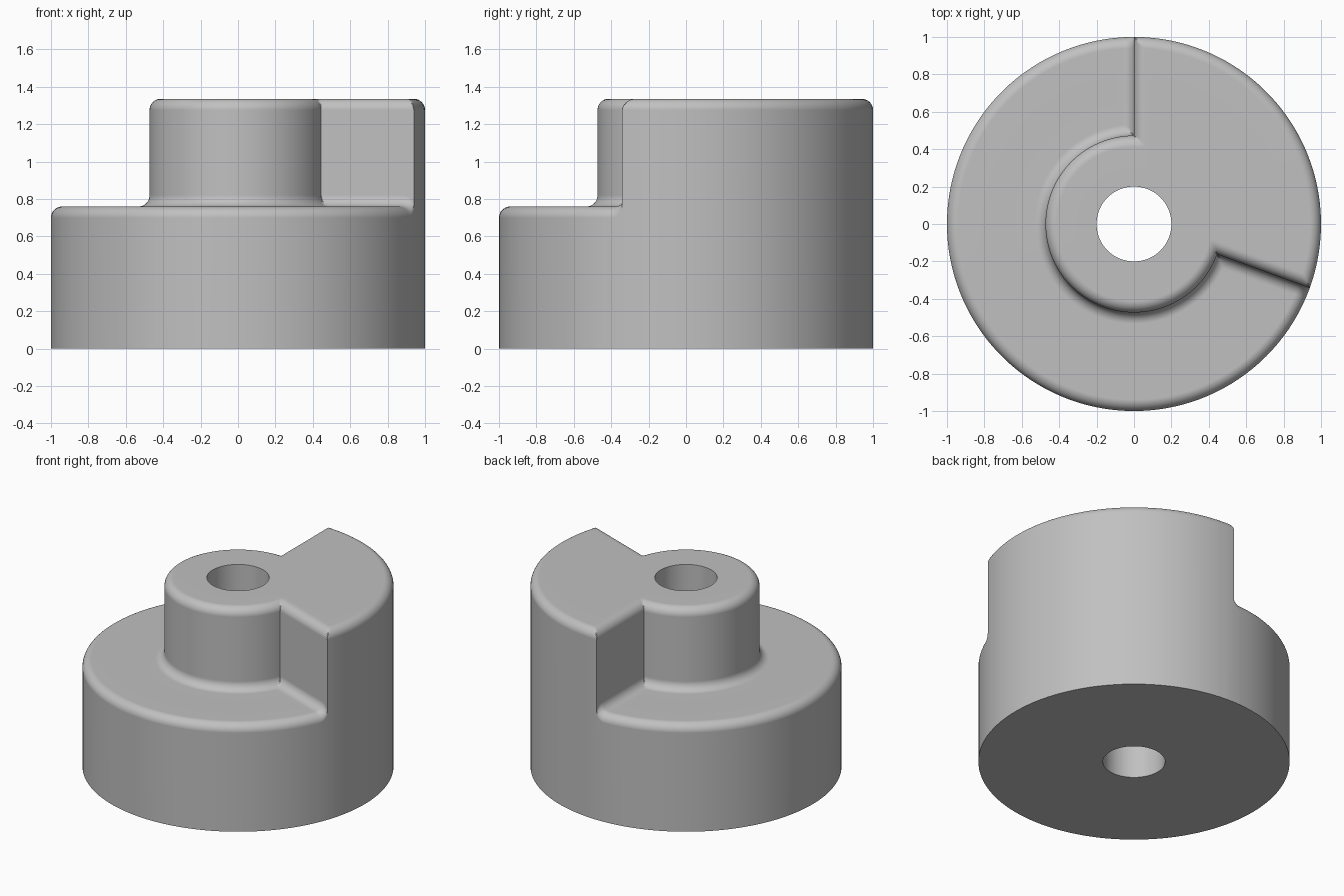
import bpy
import bmesh
from math import sin, cos, asin, sqrt, pi, radians

cube = bpy.data.objects.get("Cube")
if cube:
    bpy.data.objects.remove(cube)

# Main dimensions
BORE, HUB, RIM = 0.2, 0.473, 1.0
FLOOR, TOP, R = 0.76, 1.336, 0.06
ARC = 8
SECTOR = (radians(-20), radians(90))
OPEN = (radians(90), radians(340))

# Distances from an edge, spaced evenly around a quarter circle
steps = [R * (1 - cos(pi / 2 * i / ARC)) for i in range(ARC + 1)]


def arc_drop(d):
    """Height of a quarter-round at distance d from its edge."""
    return R - sqrt(max(0, R * R - (R - d) ** 2)) if d < R else 0


inner_radii = [BORE, 0.3] + [HUB - d for d in reversed(steps)]
outer_radii = [HUB + d for d in steps] + [0.65, 0.8] + [RIM - d for d in reversed(steps)]


def hub_height(r, d):
    return TOP - arc_drop(HUB - r)


def key_height(r, d):
    return TOP - max(arc_drop(d), arc_drop(RIM - r))


def key_inner_height(r, d):
    return max(hub_height(r, d), key_height(r, d))


def step_height(r, d):
    return FLOOR - arc_drop(RIM - r) + max(arc_drop(d), arc_drop(r - HUB))


def columns(span, count, inner, outer):
    """Closed radial sections between two walls, following each wall's rounding."""
    start, end = span
    spec = [(0, d) for d in steps]
    spec += [(i / count, R) for i in range(1, count)]
    spec += [(1, d) for d in reversed(steps)]
    result = []
    for t, d in spec:
        def point(r, z):
            inset = asin(d / r)
            a = start + inset + (end - start - 2 * inset) * t
            return (r * cos(a), r * sin(a), z)
        section = [point(BORE, 0)]
        section += [point(r, inner(r, d)) for r in inner_radii]
        section += [point(r, outer(r, d)) for r in outer_radii]
        section += [point(RIM, 0)]
        result.append(section)
    return result


# Raised sector, then the open step around the hub
sections = columns(SECTOR, 40, key_inner_height, key_height)
sections += columns(OPEN, 90, hub_height, step_height)

bm = bmesh.new()
rings = [[bm.verts.new(p) for p in section] for section in sections]
for k, ring in enumerate(rings):
    following = rings[(k + 1) % len(rings)]
    for j in range(len(ring)):
        n = (j + 1) % len(ring)
        bm.faces.new((ring[j], following[j], following[n], ring[n]))
bmesh.ops.remove_doubles(bm, verts=bm.verts, dist=0.00005)
bmesh.ops.delete(bm, geom=[f for f in bm.faces if f.calc_area() < 1e-9], context='FACES_ONLY')
bmesh.ops.recalc_face_normals(bm, faces=bm.faces)

mesh = bpy.data.meshes.new("stepped_hub")
bm.to_mesh(mesh)
bm.free()
hub = bpy.data.objects.new("stepped_hub", mesh)
bpy.context.collection.objects.link(hub)

# Plain grey material
grey = bpy.data.materials.new("light_grey")
grey.use_nodes = True
colour = (0.53, 0.53, 0.53, 1)
grey.diffuse_color = colour
grey.node_tree.nodes["Principled BSDF"].inputs["Base Color"].default_value = colour
mesh.materials.append(grey)

# Smooth shading with crisp edges
bpy.ops.object.select_all(action='DESELECT')
hub.select_set(True)
bpy.context.view_layer.objects.active = hub
bpy.ops.object.shade_smooth_by_angle(angle=radians(30))
weighted = hub.modifiers.new("even_shading", 'WEIGHTED_NORMAL')
weighted.keep_sharp = True
